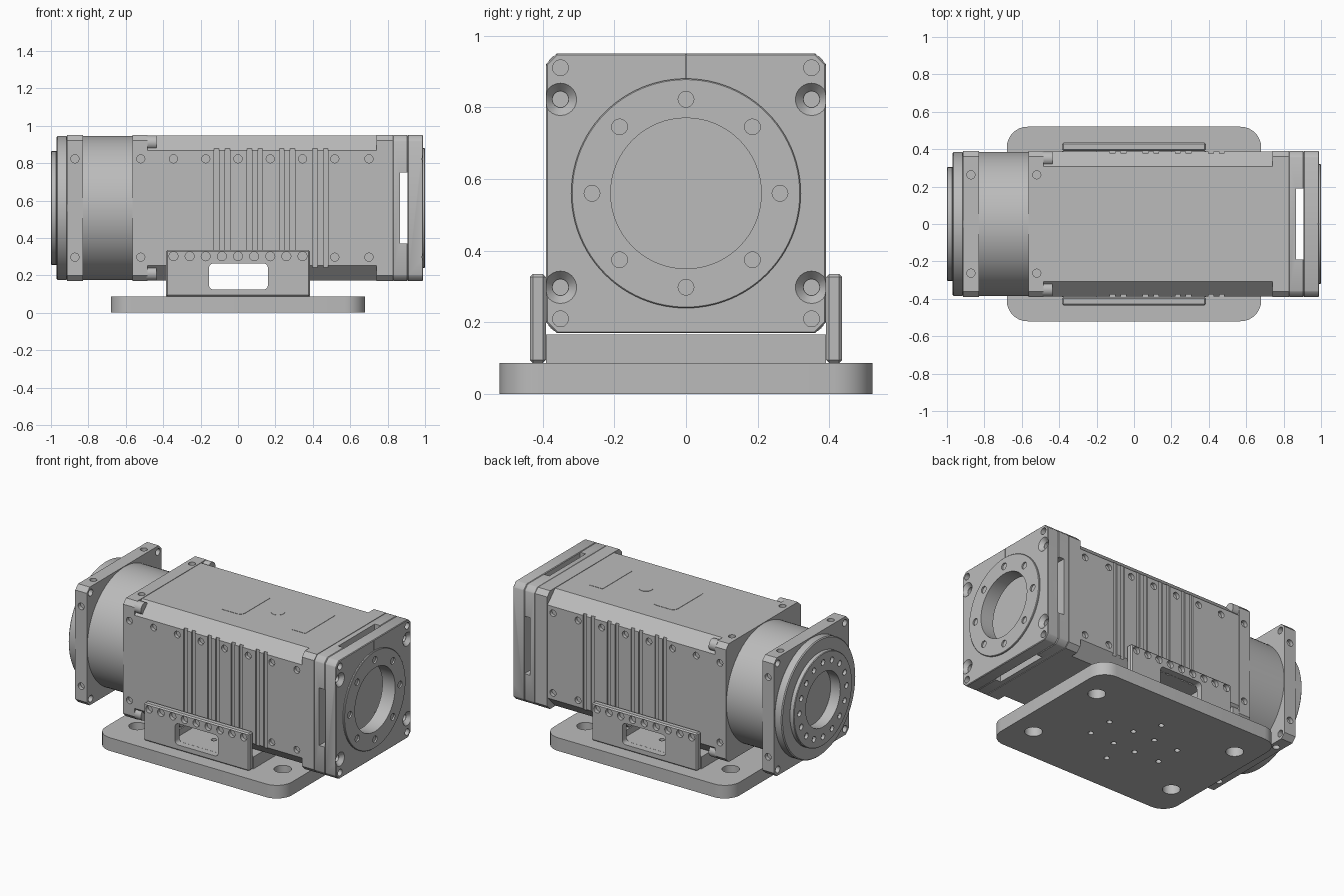
import bpy, bmesh, math
from mathutils import Vector

if "Cube" in bpy.data.objects:
    bpy.data.objects.remove(bpy.data.objects["Cube"], do_unlink=True)

grey = bpy.data.materials.new("machined grey")
grey.use_nodes = True
grey.diffuse_color = (0.5, 0.5, 0.5, 1)
grey.node_tree.nodes["Principled BSDF"].inputs["Base Color"].default_value = (0.5, 0.5, 0.5, 1)

CZ = 0.56      # height of the main axis
HALF = 0.39    # half width of the square housing
SIGNS = (-1, 1)


# Profiles: lists of 2D points
def circle(u, v, r, n=24):
    return [(u + r * math.cos(2 * math.pi * i / n), v + r * math.sin(2 * math.pi * i / n)) for i in range(n)]


def rect(u0, u1, v0, v1):
    return [(u0, v0), (u1, v0), (u1, v1), (u0, v1)]


def rounded(u0, u1, v0, v1, r, n=8):
    pts = []
    centres = [(u1 - r, v1 - r), (u0 + r, v1 - r), (u0 + r, v0 + r), (u1 - r, v0 + r)]
    for k, (cu, cv) in enumerate(centres):
        for i in range(n + 1):
            a = math.pi / 2 * (k + i / n)
            pts.append((cu + r * math.cos(a), cv + r * math.sin(a)))
    return pts


def chamfered(h, c):
    return [(s * u, CZ + t * v) for s, t, flip in ((1, 1, 0), (-1, 1, 1), (-1, -1, 0), (1, -1, 1))
            for u, v in (((h, h - c), (h - c, h)) if not flip else ((h - c, h), (h, h - c)))]


def prism(axis, pts, a, b, taper=1.0):
    """Solid description: a profile swept along an axis, optionally tapered."""
    return axis, pts, a, b, taper


def make_mesh(solids):
    bm = bmesh.new()
    for axis, pts, a, b, taper in solids:
        cu = sum(p[0] for p in pts) / len(pts)
        cv = sum(p[1] for p in pts) / len(pts)
        rings = []
        for w, k in ((a, 1.0), (b, taper)):
            ring = []
            for u, v in pts:
                co = [cu + (u - cu) * k, cv + (v - cv) * k]
                co.insert("xyz".index(axis), w)
                ring.append(bm.verts.new(co))
            rings.append(ring)
        lo, hi = rings
        bm.faces.new(lo)
        bm.faces.new(hi)
        for i in range(len(pts)):
            j = (i + 1) % len(pts)
            bm.faces.new((lo[i], lo[j], hi[j], hi[i]))
    bmesh.ops.recalc_face_normals(bm, faces=bm.faces)
    me = bpy.data.meshes.new("part")
    bm.to_mesh(me)
    bm.free()
    return me


def part(name, solids, cuts=(), bevel=0.0):
    ob = bpy.data.objects.new(name, make_mesh(solids))
    bpy.context.collection.objects.link(ob)
    cutter = None
    if bevel:
        mod = ob.modifiers.new("edge", "BEVEL")
        mod.width, mod.segments, mod.limit_method = bevel, 1, "ANGLE"
    if cuts:
        cutter = bpy.data.objects.new("cutter", make_mesh(cuts))
        bpy.context.collection.objects.link(cutter)
        cutter.hide_render = True
        mod = ob.modifiers.new("cut", "BOOLEAN")
        mod.operation, mod.solver, mod.object, mod.use_self = "DIFFERENCE", "EXACT", cutter, True
    # Bake the modifiers, then drop the cutter
    me = bpy.data.meshes.new_from_object(ob.evaluated_get(bpy.context.evaluated_depsgraph_get()))
    ob.modifiers.clear()
    ob.data = me
    if cutter:
        bpy.data.objects.remove(cutter, do_unlink=True)
    me.materials.clear()
    me.materials.append(grey)
    for p in me.polygons:
        p.use_smooth = True
    me.set_sharp_from_angle(angle=math.radians(30))
    return ob


def side_holes(xs, faces="yz", r=0.022, off=0.263, depth=0.025):
    """Pairs of screw holes on the four long sides."""
    out = []
    for x in xs:
        for s in SIGNS:
            for t in SIGNS:
                if "y" in faces:
                    out.append(prism("y", circle(x, CZ + t * off, r, 16), s * (HALF - depth), s * (HALF + 0.02)))
                if "z" in faces:
                    out.append(prism("z", circle(x, t * off, r, 16), CZ + s * (HALF - depth), CZ + s * (HALF + 0.02)))
    return out


def bolt_circle(radius, count, r, a, b):
    return [prism("x", circle(radius * math.cos(t), CZ + radius * math.sin(t), r, 16), a, b)
            for t in (2 * math.pi * i / count for i in range(count))]


def corners(u, v, r, a, b, taper=1.0):
    return [prism("x", circle(s * u, CZ + t * v, r), a, b, taper) for s in SIGNS for t in SIGNS]


# Base plate with mounting holes
base_holes = [prism("z", circle(s * 0.53, t * 0.29, 0.053), -0.1, 0.2) for s in SIGNS for t in SIGNS]
small = [(s * x, t * y) for x, y in ((0.26, 0.085), (0.08, 0.09)) for s in SIGNS for t in SIGNS]
small += [(0, -0.25), (0, 0.25)]
small_holes = [prism("z", circle(x, y, 0.017, 16), -0.1, 0.2) for x, y in small]
part("base_plate", [prism("z", rounded(-0.68, 0.68, -0.52, 0.52, 0.11), 0, 0.087)], base_holes + small_holes)

# Cradle: floor block and two side brackets with windows
window = prism("y", rounded(-0.155, 0.16, 0.124, 0.264, 0.025), -0.6, 0.6)
tunnel = prism("y", rect(-0.2, 0.2, 0.124, 0.266), -0.6, 0.6)
part("cradle_floor", [prism("z", rect(-0.385, 0.385, -0.39, 0.39), 0.087, 0.166)], [tunnel] + small_holes)
for s, side in ((-1, "front"), (1, "back")):
    holes = [prism("y", circle(-0.345 + 0.08625 * i, 0.302, 0.024, 16), s * 0.41, s * 0.46) for i in range(9)]
    part(side + "_bracket", [prism("y", rect(-0.385, 0.385, 0.087, 0.335), s * 0.391, s * 0.435)],
         [window] + holes, bevel=0.008)

# Main housing with chamfered long edges and vertical side grooves
grooves = []
for x in (-0.085, 0.09, 0.263, 0.44):
    for d in (-0.029, 0.029):
        for s in SIGNS:
            grooves.append(prism("y", rect(x + d - 0.013, x + d + 0.013, 0.2, 0.92), s * 0.377, s * 0.42))
rows = [-0.345 + 0.1725 * i for i in range(6)] + [0.7]
part("housing", [prism("x", chamfered(0.387, 0.08), -0.485, 0.745)],
     grooves + [tunnel] + side_holes(rows, "y"))
part("housing_head", [prism("x", chamfered(HALF, 0.03), -0.565, -0.484)], side_holes([-0.52]))
part("housing_tail", [prism("x", chamfered(HALF, 0.03), 0.74, 0.828)])
part("corner_screws", corners(0.35, 0.35, 0.038, -0.49, -0.437))

# Thin cover plates on the top face
top = CZ + 0.387
part("top_panel", [prism("z", rounded(-0.03, 0.14, -0.16, 0.16, 0.035), top - 0.002, top + 0.002)])
part("top_plug", [prism("z", circle(0.292, 0, 0.042), top - 0.002, top + 0.002)])
part("top_label_plate", [prism("z", rect(0.5, 0.6, -0.155, 0.155), top - 0.002, top + 0.002)])

# Slotted spacer frame and face plate on the right-hand end
slots = [prism("x", rect(-0.19, 0.19, CZ - 0.5, CZ + 0.5), 0.865, 0.95),
         prism("x", rect(-0.5, 0.5, CZ - 0.19, CZ + 0.19), 0.865, 0.95)]
part("spacer_frame", [prism("x", chamfered(HALF, 0.03), 0.828, 0.907)], slots, bevel=0.004)
bore = prism("x", circle(0, CZ, 0.21, 64), 0.8, 1.1)
part("face_plate", [prism("x", chamfered(HALF, 0.03), 0.907, 0.99)],
     [bore] + corners(0.35, 0.262, 0.046, 0.991, 0.965, 0.5) + corners(0.35, 0.262, 0.022, 0.94, 0.97)
     + corners(0.35, 0.35, 0.022, 0.96, 1.02)
     + [prism("x", rect(-0.002, 0.002, 0.87, 0.97), 0.985, 1.02)], bevel=0.004)
part("face_ring", [prism("x", circle(0, CZ, 0.32, 96), 0.985, 1.0)],
     [bore] + bolt_circle(0.262, 8, 0.022, 0.987, 1.1), bevel=0.003)

# Gear drum, square flange and output disc on the left-hand end
part("gear_drum", [prism("x", circle(0, CZ, 0.386, 96), -0.84, -0.56)])
part("square_flange", [prism("x", chamfered(HALF, 0.03), -0.915, -0.83)],
     side_holes([-0.872]) + corners(0.35, 0.35, 0.022, -0.95, -0.8))
output_bore = prism("x", circle(0, CZ, 0.18, 64), -1.1, -0.93)
part("output_ring", [prism("x", circle(0, CZ, 0.385, 96), -0.97, -0.912)], [output_bore], bevel=0.006)
part("output_disc", [prism("x", circle(0, CZ, 0.304, 96), -1.0, -0.968)],
     [output_bore] + bolt_circle(0.245, 16, 0.019, -1.1, -0.98), bevel=0.004)
